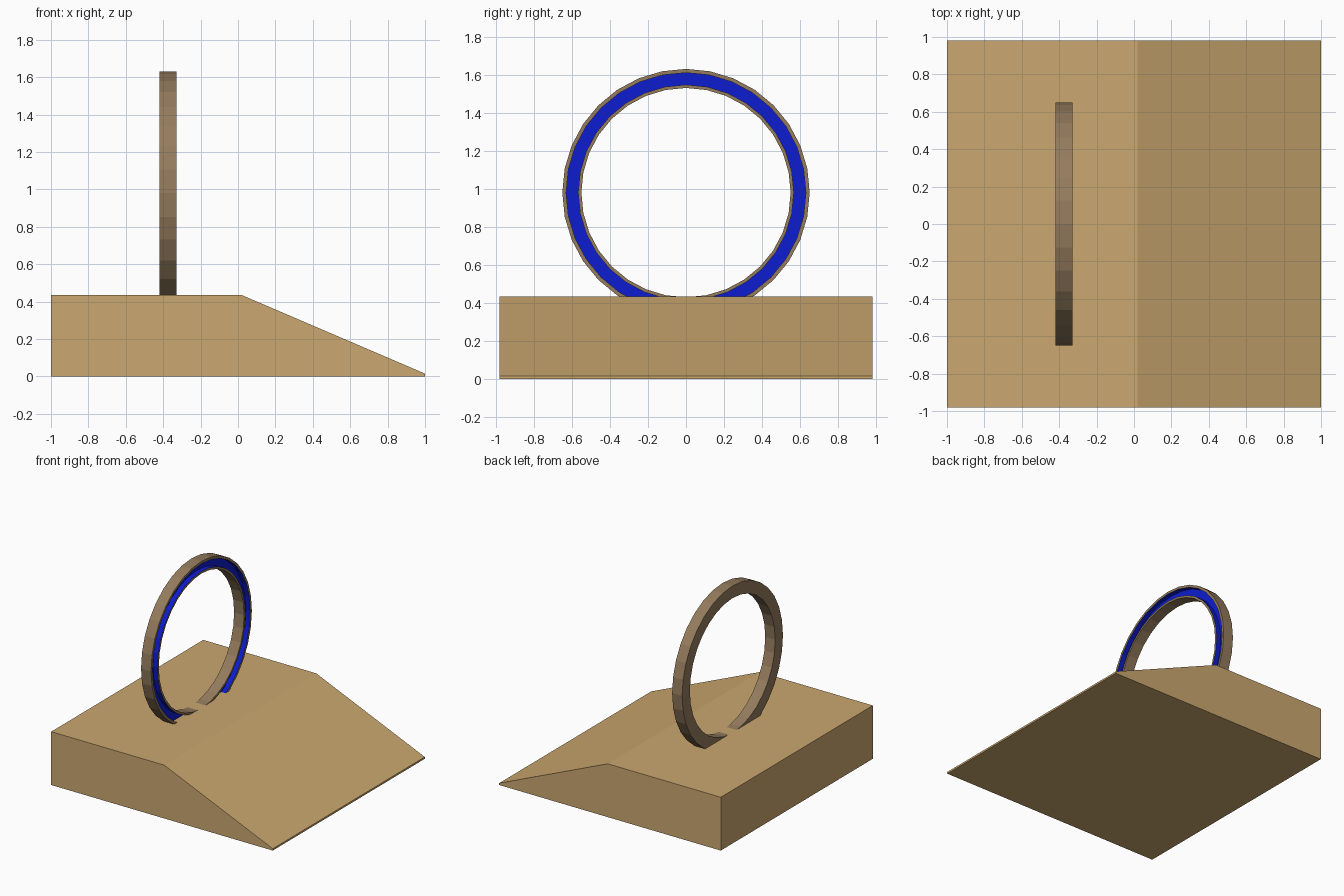
import bpy, bmesh
from math import sin, cos, pi

if "Cube" in bpy.data.objects:
    bpy.data.objects.remove(bpy.data.objects["Cube"])


def material(name, rgb):
    m = bpy.data.materials.new(name)
    m.diffuse_color = (*rgb, 1)
    m.use_nodes = True
    m.node_tree.nodes["Principled BSDF"].inputs["Base Color"].default_value = m.diffuse_color
    return m


def finish(name, bm, mats):
    bmesh.ops.recalc_face_normals(bm, faces=bm.faces)
    me = bpy.data.meshes.new(name)
    bm.to_mesh(me)
    bm.free()
    for m in mats:
        me.materials.append(m)
    ob = bpy.data.objects.new(name, me)
    bpy.context.collection.objects.link(ob)
    return ob


sand = material("sand", (0.60, 0.39, 0.16))
bronze = material("bronze", (0.30, 0.20, 0.11))
blue = material("blue", (0.004, 0.012, 0.62))

# Ramp base: side profile extruded along y
D = 0.98
bm = bmesh.new()
profile = [(-1, 0), (1, 0), (1, 0.015), (0.02, 0.435), (-1, 0.435)]
side = bm.faces.new([bm.verts.new((x, -D, z)) for x, z in profile])
ext = bmesh.ops.extrude_face_region(bm, geom=[side])
bmesh.ops.translate(bm, vec=(0, 2 * D, 0),
                    verts=[v for v in ext["geom"] if isinstance(v, bmesh.types.BMVert)])
finish("ramp_base", bm, [sand])

# Upright ring: grooved (x, radius) section swept round the x axis
SEG, CZ = 32, 0.98
X0, X1, XG = -0.42, -0.33, -0.37
section = [(X0, 0.65), (X1, 0.65), (X1, 0.63), (XG, 0.63),
           (XG, 0.567), (X1, 0.567), (X1, 0.55), (X0, 0.55)]
groove = {2, 3, 4}  # blue channel on the ramp-facing side
bm = bmesh.new()
rings = []
for i in range(SEG):
    a = 2 * pi * i / SEG
    rings.append([bm.verts.new((x, r * sin(a), CZ + r * cos(a))) for x, r in section])
n = len(section)
for i in range(SEG):
    p, q = rings[i], rings[(i + 1) % SEG]
    for j in range(n):
        k = (j + 1) % n
        f = bm.faces.new((p[j], p[k], q[k], q[j]))
        f.material_index = 1 if j in groove else 0
finish("ring", bm, [bronze, blue])
